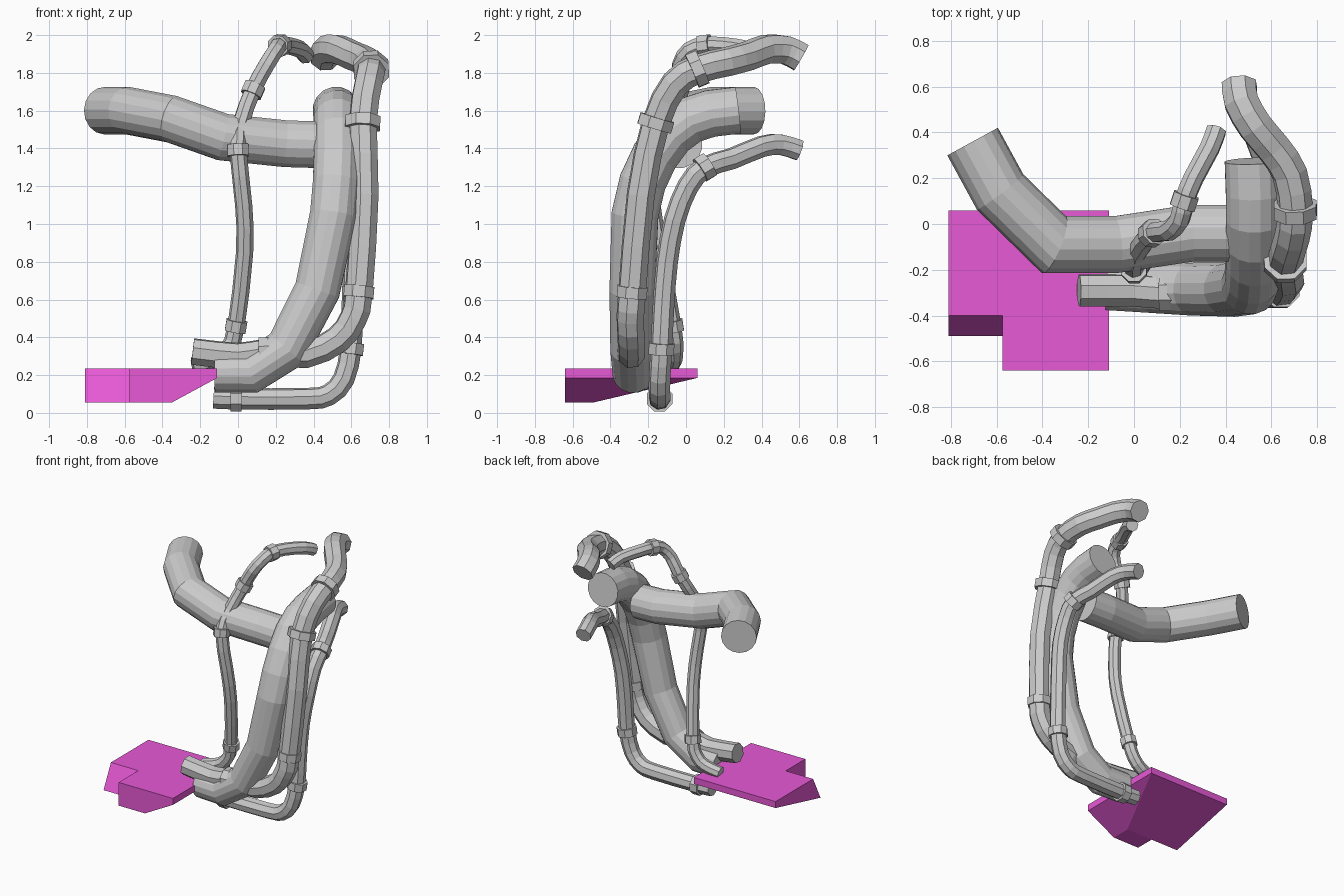
import bpy
import bmesh
import math
from mathutils import Vector

if "Cube" in bpy.data.objects:
    bpy.data.objects.remove(bpy.data.objects["Cube"], do_unlink=True)


def material(name, rgb):
    mat = bpy.data.materials.new(name)
    mat.use_nodes = True
    mat.diffuse_color = (*rgb, 1)
    mat.node_tree.nodes["Principled BSDF"].inputs["Base Color"].default_value = (*rgb, 1)
    return mat


GREY = material("grey", (0.6, 0.6, 0.6))
MAGENTA = material("magenta", (0.8, 0.1, 0.67))


def finish(bm, name, mat):
    bmesh.ops.recalc_face_normals(bm, faces=bm.faces)
    mesh = bpy.data.meshes.new(name)
    bm.to_mesh(mesh)
    bm.free()
    mesh.materials.append(mat)
    obj = bpy.data.objects.new(name, mesh)
    bpy.context.collection.objects.link(obj)
    return obj


def sweep(name, path, radii, sides):
    """Capped tube with mitred joints; rings are carried along without twist."""
    pts = [Vector(p) for p in path]
    bm = bmesh.new()
    rings = []
    last = len(pts) - 1
    before = (pts[1] - pts[0]).normalized()
    side = before.orthogonal().normalized()
    up = before.cross(side)
    for i, p in enumerate(pts):
        after = (pts[min(i + 1, last)] - pts[min(i, last - 1)]).normalized()
        plane = (before + after).normalized()
        r = radii[min(i, len(radii) - 1)]
        ring = []
        for k in range(sides):
            a = math.tau * (k + 0.5) / sides
            off = (side * math.cos(a) + up * math.sin(a)) * r
            # slide each corner along the incoming segment onto the mitre plane
            off -= before * (off.dot(plane) / before.dot(plane))
            ring.append(bm.verts.new(p + off))
        rings.append(ring)
        turn = before.rotation_difference(after)
        side, up = turn @ side, turn @ up
        before = after
    for a, b in zip(rings, rings[1:]):
        for k in range(sides):
            n = (k + 1) % sides
            bm.faces.new((a[k], a[n], b[n], b[k]))
    bm.faces.new(rings[0])
    bm.faces.new(rings[-1])
    return finish(bm, name, GREY)


def hose(name, path, start, end):
    """Eight-sided hose with a rounded midpoint added to every span."""
    pts = [Vector(p) for p in path]
    fine = [pts[0]]
    for i in range(len(pts) - 1):
        a, b = pts[i], pts[i + 1]
        prev = pts[i - 1] if i else a * 2 - b
        nxt = pts[i + 2] if i + 2 < len(pts) else b * 2 - a
        fine += [(a + b) * 0.5625 - (prev + nxt) * 0.0625, b]
    n = len(fine) - 1
    sweep(name, fine, [start + (end - start) * i / n for i in range(n + 1)], 8)


def collars(name, path, radius, spots, length=0.06):
    """Short thick bands around a hose, each centred on a path point."""
    for n, i in enumerate(spots):
        p = Vector(path[i])
        d = (Vector(path[i + 1]) - Vector(path[i - 1])).normalized() * length / 2
        sweep(f"{name}_collar_{n + 1}", [p - d, p + d], [radius], 8)


# Thick pipes
sweep("main_pipe", [
    (-0.12, -0.27, 0.215), (0.07, -0.28, 0.215), (0.26, -0.285, 0.34),
    (0.42, -0.285, 0.65), (0.505, -0.27, 1.05), (0.52, -0.23, 1.22),
    (0.525, -0.165, 1.36), (0.525, -0.08, 1.475), (0.525, 0.02, 1.55),
    (0.525, 0.13, 1.585), (0.52, 0.275, 1.602)],
    [0.108, 0.11, 0.117, 0.122, 0.126], 16)

sweep("cross_pipe", [
    (0.42, -0.04, 1.42), (0.25, -0.04, 1.425), (-0.08, -0.09, 1.46),
    (-0.35, -0.09, 1.555), (-0.585, 0.14, 1.6), (-0.705, 0.36, 1.6)], [0.126], 16)

# Hoses with their collars
upper = [
    (0.46, 0.61, 1.88), (0.47, 0.53, 1.92), (0.53, 0.425, 1.925),
    (0.61, 0.33, 1.89), (0.68, 0.22, 1.86), (0.705, 0.06, 1.82),
    (0.69, -0.06, 1.74), (0.66, -0.16, 1.535), (0.67, -0.24, 1.15),
    (0.64, -0.285, 0.64), (0.61, -0.295, 0.5), (0.53, -0.29, 0.39), (0.36, -0.29, 0.31),
    (0.14, -0.3, 0.32), (0.0, -0.29, 0.3), (-0.24, -0.29, 0.325)]
hose("upper_hose", upper, 0.081, 0.073)
collars("upper_hose", upper, 0.1, [5, 7])
collars("upper_hose_low", upper, 0.086, [9, 13])

lower = [
    (0.46, 0.6, 1.39), (0.485, 0.5, 1.42), (0.53, 0.4, 1.41),
    (0.59, 0.24, 1.345), (0.64, 0.1, 1.3), (0.64, 0.01, 1.2),
    (0.635, -0.06, 1.02), (0.615, -0.1, 0.8), (0.605, -0.12, 0.55),
    (0.597, -0.13, 0.34), (0.56, -0.14, 0.18), (0.48, -0.14, 0.095),
    (0.36, -0.14, 0.075), (-0.01, -0.14, 0.075), (-0.13, -0.14, 0.08)]
hose("lower_hose", lower, 0.058, 0.058)
collars("lower_hose", lower, 0.073, [4, 9, 13])

thin = [
    (0.36, 0.41, 1.89), (0.33, 0.33, 1.925), (0.26, 0.2, 1.945),
    (0.22, 0.1, 1.945), (0.2, 0.02, 1.92), (0.15, -0.03, 1.84),
    (0.08, -0.04, 1.71), (0.015, -0.12, 1.53), (0.0, -0.2, 1.39),
    (0.03, -0.18, 1.1), (0.035, -0.14, 0.85), (-0.01, -0.07, 0.46),
    (-0.05, -0.06, 0.34), (-0.12, -0.065, 0.28), (-0.24, -0.08, 0.25)]
hose("thin_hose", thin, 0.046, 0.046)
collars("thin_hose", thin, 0.06, [3, 6, 8, 11])

# Notched wedge plate: flat top, thin rim and sloping keel
X0, X1, X2, X3 = -0.81, -0.575, -0.35, -0.11
Y0, Y1, Y2, Y3 = -0.64, -0.49, -0.4, 0.06
TOP, RIM, LOW = 0.235, 0.185, 0.055
bm = bmesh.new()


def face(*corners):
    bm.faces.new([bm.verts.new(c) for c in corners])


face((X0, Y2, TOP), (X1, Y2, TOP), (X1, Y0, TOP), (X3, Y0, TOP), (X3, Y3, TOP), (X0, Y3, TOP))
face((X0, Y2, TOP), (X0, Y1, LOW), (X1, Y1, LOW), (X1, Y2, TOP))
face((X1, Y2, TOP), (X1, Y1, LOW), (X1, Y0, LOW), (X1, Y0, TOP))
face((X1, Y0, TOP), (X1, Y0, LOW), (X2, Y0, LOW), (X3, Y0, RIM), (X3, Y0, TOP))
face((X3, Y0, TOP), (X3, Y0, RIM), (X3, Y3, RIM), (X3, Y3, TOP))
face((X3, Y3, TOP), (X3, Y3, RIM), (X0, Y3, RIM), (X0, Y3, TOP))
face((X0, Y3, TOP), (X0, Y3, RIM), (X0, Y1, LOW), (X0, Y2, TOP))
face((X1, Y0, LOW), (X1, Y1, LOW), (X2, Y1, LOW), (X2, Y0, LOW))
face((X2, Y0, LOW), (X2, Y1, LOW), (X3, Y3, RIM), (X3, Y0, RIM))
face((X0, Y1, LOW), (X0, Y3, RIM), (X3, Y3, RIM), (X2, Y1, LOW), (X1, Y1, LOW))
bmesh.ops.remove_doubles(bm, verts=bm.verts, dist=0.0001)
finish(bm, "wedge_plate", MAGENTA)
